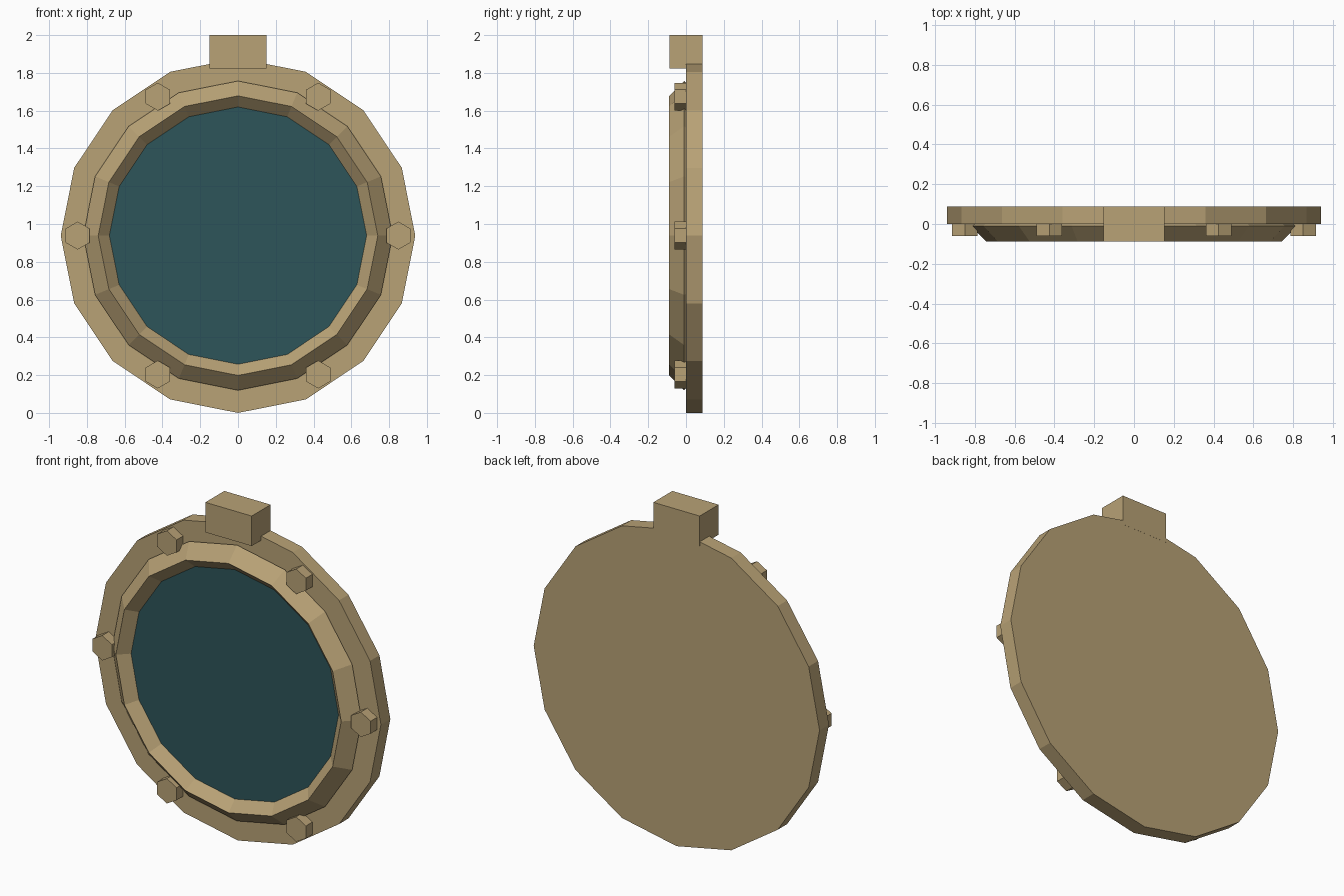
import bpy, bmesh
from math import sin, cos, pi

if "Cube" in bpy.data.objects:
    bpy.data.objects.remove(bpy.data.objects["Cube"])

CZ = 0.9385  # height of the porthole centre


def material(name, col):
    m = bpy.data.materials.new(name)
    m.diffuse_color = (*col, 1)
    m.use_nodes = True
    m.node_tree.nodes["Principled BSDF"].inputs["Base Color"].default_value = m.diffuse_color
    return m


brass = material("brass", (0.48, 0.36, 0.18))
teal = material("dark_glass", (0.027, 0.09, 0.10))


def finish(name, bm, mat):
    bmesh.ops.recalc_face_normals(bm, faces=bm.faces)
    me = bpy.data.meshes.new(name)
    bm.to_mesh(me)
    bm.free()
    me.materials.append(mat)
    ob = bpy.data.objects.new(name, me)
    bpy.context.collection.objects.link(ob)
    return ob


def lathe(name, profile, n, mat, x=0, z=CZ, closed=False):
    """Spin (radius, y) points about the y axis, first corner pointing up."""
    bm = bmesh.new()
    rings = [[bm.verts.new((x + r * sin(2 * pi * i / n), y, z + r * cos(2 * pi * i / n)))
              for i in range(n)] for r, y in profile]
    pairs = list(zip(rings, rings[1:]))
    if closed:
        pairs.append((rings[-1], rings[0]))
    else:
        bm.faces.new(rings[0])
        bm.faces.new(rings[-1])
    for a, b in pairs:
        for i in range(n):
            j = (i + 1) % n
            bm.faces.new((a[i], a[j], b[j], b[i]))
    return finish(name, bm, mat)


# Back plate
lathe("back_plate", [(0.9385, 0.0), (0.9385, 0.088)], 16, brass)

# Rim: ring with a diamond cross-section
R, r, y = 0.74, 0.079, -0.01
lathe("rim", [(R + r, y), (R, y - r), (R - r, y), (R, y + r)], 16, brass, closed=True)

# Glass pane
lathe("glass", [(0.682, -0.03), (0.682, -0.002)], 16, teal)

# Hexagonal bolts around the flange
for k in range(6):
    a = k * pi / 3
    lathe(f"bolt_{k + 1}", [(0.074, -0.061), (0.074, 0.002)], 6, brass,
          x=0.849 * cos(a), z=CZ + 0.849 * sin(a))

# Hinge block on top
bm = bmesh.new()
bmesh.ops.create_cube(bm, size=1)
bmesh.ops.scale(bm, vec=(0.304, 0.177, 0.178), verts=bm.verts)
bmesh.ops.translate(bm, vec=(0, 0, 1.911), verts=bm.verts)
finish("hinge_block", bm, brass)
